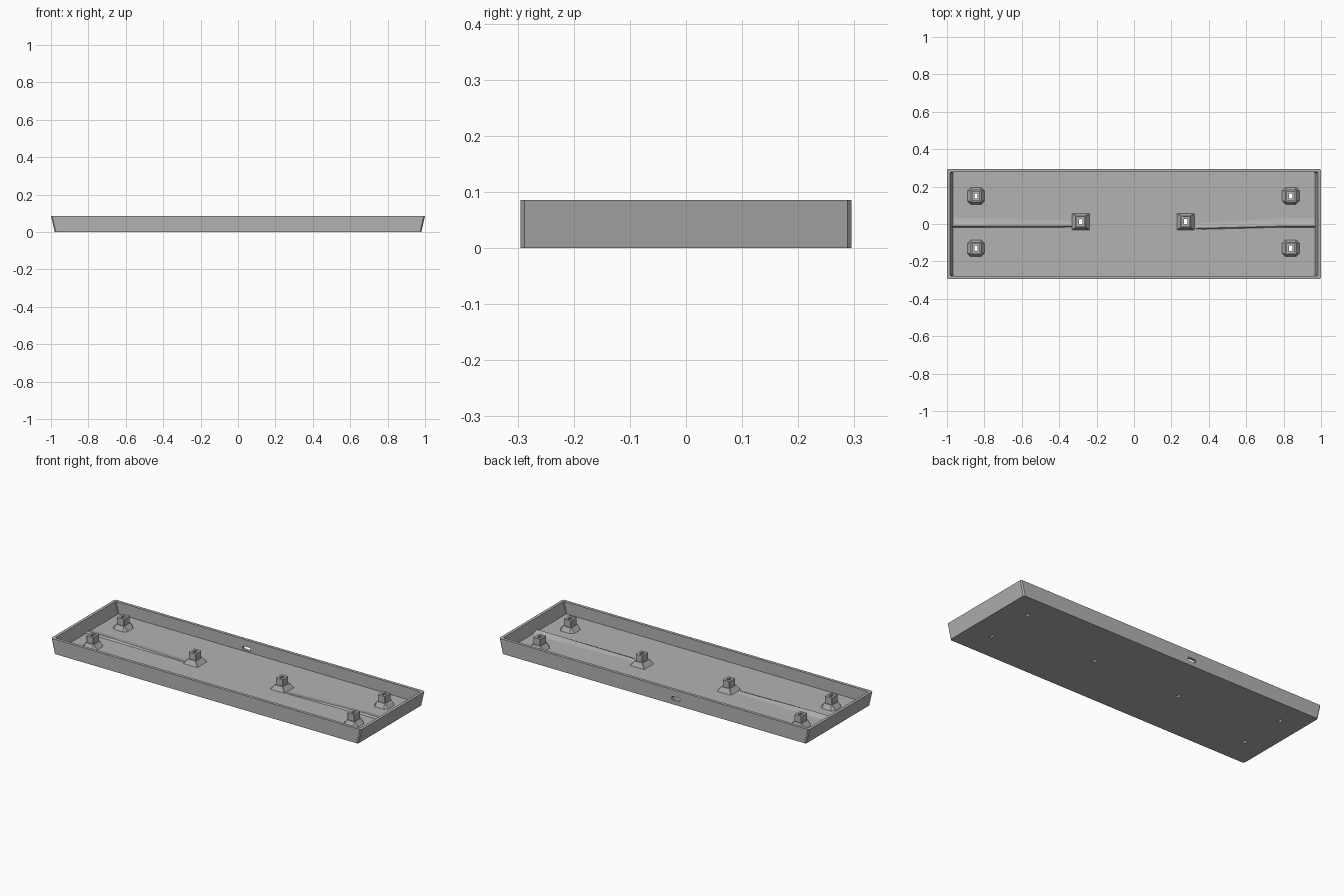
import bpy, bmesh
from mathutils import Matrix, Vector

cube = bpy.data.objects.get("Cube")
if cube:
    bpy.data.objects.remove(cube, do_unlink=True)

grey = bpy.data.materials.new("plain grey")
grey.use_nodes = True
grey.diffuse_color = (0.45, 0.45, 0.45, 1)
grey.node_tree.nodes["Principled BSDF"].inputs["Base Color"].default_value = (0.45, 0.45, 0.45, 1)

FLOOR = 0.017
HEIGHT = 0.086
HOLE = (0.009, 0.014)
CORNER_POSTS = [(x, y) for x in (-0.845, 0.838) for y in (0.15, -0.13)]
MIDDLE_POSTS = [(-0.285, 0.012), (0.276, 0.012)]


def rect(hx, hy, z, c=0.002):
    """Rectangle with chamfered corners, eight points."""
    return [(hx, c - hy, z), (hx, hy - c, z), (hx - c, hy, z), (c - hx, hy, z),
            (-hx, hy - c, z), (-hx, c - hy, z), (c - hx, -hy, z), (hx - c, -hy, z)]


def loft(bm, loops, tube=False, matrix=Matrix()):
    """Skin successive loops; cap the ends or close into a tube."""
    rings = [[bm.verts.new(matrix @ Vector(p)) for p in loop] for loop in loops]
    pairs = list(zip(rings, rings[1:]))
    if tube:
        pairs.append((rings[-1], rings[0]))
    else:
        bm.faces.new(rings[0][::-1])
        bm.faces.new(rings[-1])
    n = len(rings[0])
    for a, b in pairs:
        for i in range(n):
            j = (i + 1) % n
            bm.faces.new((a[i], a[j], b[j], b[i]))


def finish(name, bm):
    bmesh.ops.recalc_face_normals(bm, faces=bm.faces[:])
    mesh = bpy.data.meshes.new(name)
    bm.to_mesh(mesh)
    bm.free()
    mesh.materials.append(grey)
    obj = bpy.data.objects.new(name, mesh)
    bpy.context.collection.objects.link(obj)
    return obj


# Tray: upright front and back walls, end walls leaning outwards
bm = bmesh.new()
wall = 0.017
loft(bm, [rect(0.98, 0.295, 0, 0.007), rect(1.0, 0.295, HEIGHT, 0.007),
          rect(1.0 - wall, 0.295 - wall, HEIGHT, 0.004),
          rect(0.984 - wall, 0.295 - wall, FLOOR, 0.004)])
tray = finish("tray", bm)

# Cutters: screw holes, connector pocket and connector slot
bm = bmesh.new()
for x, y in CORNER_POSTS + MIDDLE_POSTS:
    loft(bm, [rect(*HOLE, -0.02), rect(*HOLE, 0.05)], matrix=Matrix.Translation((x, y, 0)))
half = [(0.07, 0.287), (0.07, 0.21), (0.085, 0.13), (0.07, 0.04)]
outline = half + [(-x, y) for x, y in reversed(half)]
loft(bm, [[(x - 0.14, y, z) for x, y in outline] for z in (0.009, 0.12)])
turn = Matrix.Translation((-0.14, 0, 0.035)) @ Matrix.Rotation(-1.5708, 4, 'X')
loft(bm, [rect(0.027, 0.01, z, 0.006) for z in (0.27, 0.32)], matrix=turn)
cutter = finish("cutter", bm)
cutter.hide_render = True

cut = tray.modifiers.new("cut", 'BOOLEAN')
cut.operation = 'DIFFERENCE'
cut.solver = 'EXACT'
cut.object = cutter
bpy.context.view_layer.objects.active = tray
bpy.ops.object.modifier_apply(modifier="cut")
bpy.data.objects.remove(cutter, do_unlink=True)


# Hollow posts on flared feet
def post(name, x, y, foot_chamfer):
    bm = bmesh.new()
    loft(bm, [rect(0.047, 0.045, FLOOR - 0.001, foot_chamfer),
              rect(0.027, 0.032, 0.044, 0.003),
              rect(0.022, 0.027, 0.044),
              rect(0.022, 0.027, 0.083),
              rect(*HOLE, 0.083),
              rect(*HOLE, FLOOR - 0.001)],
         tube=True, matrix=Matrix.Translation((x, y, 0)))
    finish(name, bm)


for i, (x, y) in enumerate(CORNER_POSTS):
    post(f"corner_post_{i + 1}", x, y, 0.018)
for i, (x, y) in enumerate(MIDDLE_POSTS):
    post(f"middle_post_{i + 1}", x, y, 0.002)

# Low ridges fading from the end walls towards the middle posts
for name, side, drift in (("left_ridge", 1, -0.012), ("right_ridge", -1, 0.0)):
    bm = bmesh.new()
    loops = []
    for x, rise, shift in ((0.97, 0.012, 0), (0.8, 0.012, 0), (0.33, 0.002, drift)):
        loops.append([(side * x, y + shift, FLOOR - 0.001 + k * rise)
                      for y, k in ((0.035, 0), (0.018, 0.35), (-0.006, 1), (-0.011, 1), (-0.018, 0))])
    loft(bm, loops)
    finish(name, bm)
